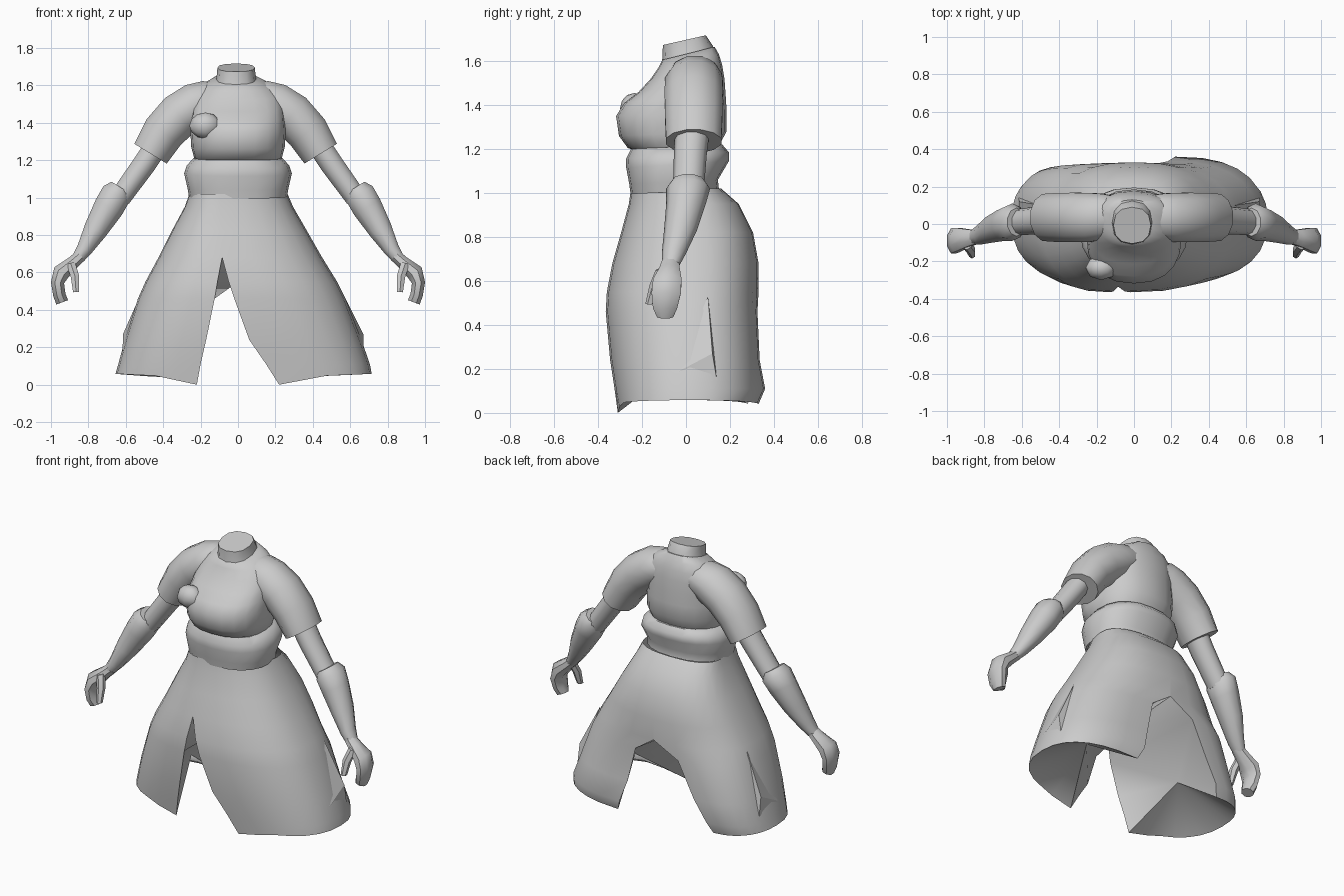
import bpy, bmesh, math
from mathutils import Vector

if "Cube" in bpy.data.objects:
    bpy.data.objects.remove(bpy.data.objects["Cube"])

MAT = bpy.data.materials.new("plain grey")
MAT.diffuse_color = (0.6, 0.6, 0.6, 1)
MAT.use_nodes = True
MAT.node_tree.nodes["Principled BSDF"].inputs["Base Color"].default_value = MAT.diffuse_color


def finish(name, bm, angle=50, recalc=True):
    if recalc:
        bmesh.ops.recalc_face_normals(bm, faces=bm.faces)
    me = bpy.data.meshes.new(name)
    bm.to_mesh(me)
    bm.free()
    ob = bpy.data.objects.new(name, me)
    bpy.context.collection.objects.link(ob)
    me.materials.append(MAT)
    bpy.context.view_layer.objects.active = ob
    ob.select_set(True)
    bpy.ops.object.shade_smooth_by_angle(angle=math.radians(angle))
    ob.select_set(False)
    return ob


def loft(name, rings, angle=50):
    bm = bmesh.new()
    rows = [[bm.verts.new(p) for p in r] for r in rings]
    n = len(rows[0])
    for a, b in zip(rows, rows[1:]):
        for i in range(n):
            j = (i + 1) % n
            bm.faces.new((a[i], a[j], b[j], b[i]))
    bm.faces.new(rows[0])
    bm.faces.new(rows[-1])
    return finish(name, bm, angle)


def spow(v, e):
    return math.copysign(abs(v) ** e, v)


def body(name, levels, n=20, e=0.85):
    """Stacked ovals: z, centre x, half width, front y, back y, back lift."""
    rings = []
    for z, cx, w, yf, yb, lift in levels:
        cy, d = (yf + yb) / 2, (yb - yf) / 2
        ring = []
        for i in range(n):
            t = 2 * math.pi * i / n
            s = spow(math.sin(t), e)
            ring.append((cx + w * spow(math.cos(t), e), cy + d * s, z + lift * s))
        rings.append(ring)
    return loft(name, rings)


def limb(name, pts, n=10, angle=50, shift=0):
    """Tube pair: x, y, z, half width across, half depth in y."""
    for side in (1, -1):
        P = [Vector(p[:3]) for p in pts]
        rings = []
        for k, p in enumerate(pts):
            t = P[min(k + 1, len(P) - 1)] - P[max(k - 1, 0)]
            u = Vector((t.z, 0, -t.x)).normalized()
            ring = []
            for i in range(n):
                a = 2 * math.pi * (i + 0.5) / n
                q = P[k] + u * p[3] * math.cos(a) + Vector((0, p[4] * math.sin(a), 0))
                ring.append((q.x * side + shift, q.y, q.z))
            rings.append(ring)
        loft(("right_" if side > 0 else "left_") + name, rings, angle)


# Skirt: two half shells, open between the legs
# z, front inner x, back inner x, outer x, front y, back y
RIGHT = [(1.02, -.095, 0, .265, -.25, .16), (.95, -.095, 0, .295, -.26, .24),
         (.82, -.09, 0, .37, -.295, .305), (.68, -.085, 0, .45, -.335, .33),
         (.55, -.05, 0, .53, -.36, .33), (.46, -.02, .13, .575, -.365, .325),
         (.24, .06, .18, .66, -.345, .335), (.11, .15, .22, .705, -.325, .36),
         (.04, .22, .25, .715, -.31, .33)]
LEFT = [(1.02, -.095, 0, -.26, -.25, .16), (.95, -.095, 0, -.285, -.26, .24),
        (.82, -.09, 0, -.355, -.295, .305), (.68, -.085, 0, -.425, -.335, .33),
        (.55, -.11, 0, -.495, -.36, .33), (.46, -.125, -.17, -.535, -.365, .325),
        (.24, -.17, -.28, -.605, -.345, .32), (.11, -.20, -.36, -.64, -.325, .31),
        (.04, -.22, -.39, -.655, -.31, .28)]
N = 14
WALL_LOW = 5


def skirt_row(z, fi, bi, ox, yf, yb):
    row, ym = [], 0.02
    for i in range(N + 1):
        t = math.pi * i / N
        c = -math.cos(t)
        inner, y = (fi, yf) if c < 0 else (bi, yb)
        if i == N // 2:
            inner = (fi + bi) / 2
        x = inner + (ox - inner) * math.sin(t) ** 0.8
        dz = 0
        if z < .1:
            dz = -.04 if i == 0 else (-.012 if i == 1 else .018 * math.sin(t))
        row.append((x, ym + (y - ym) * abs(c) ** 0.85, z + dz))
    return row


bm = bmesh.new()
for levels in (RIGHT, LEFT):
    s = 1 if levels is RIGHT else -1
    rows = [[bm.verts.new(p) for p in skirt_row(*l)] for l in levels]
    for k in range(len(rows) - 1):
        a, b = rows[k], rows[k + 1]
        for i in range(N):
            bm.faces.new((a[i], a[i + 1], b[i + 1], b[i])[::-s])
        if .5 < levels[k][0] < .7:
            bm.faces.new((a[N], a[0], b[0], b[N])[::-s])
    # recessed inner side and underside of the leg, meeting at one deep point
    low = rows[WALL_LOW:]
    edge = [r[0] for r in low] + low[-1][1:] + [r[N] for r in low[-2::-1]]
    mid = bm.verts.new((.36 if s > 0 else -.33, 0, .24))
    for i in range(len(edge)):
        bm.faces.new((edge[i], edge[(i + 1) % len(edge)], mid)[::-s])
bmesh.ops.remove_doubles(bm, verts=bm.verts, dist=.0005)
finish("skirt", bm, 50, False)

# Side pleats: shallow folded triangles on the legs
for side, xs in ((1, (.54, .672, .672)), (-1, (-.50, -.617, -.617))):
    bm = bmesh.new()
    top, front, back, crest = [bm.verts.new(p) for p in (
        (xs[0], .10, .53), (xs[1], -.05, .18), (xs[2], .14, .15), (xs[1] - .002 * side, .12, .27))]
    for f in ((top, front, crest), (front, back, crest), (back, top, crest), (top, back, front)):
        bm.faces.new(f)
    finish("side_pleat", bm, 10)

# Waistband
body("waistband", [(1.005, 0, .262, -.252, .15, .01), (1.05, 0, .27, -.258, .145, .01),
                   (1.13, 0, .288, -.272, .195, .015), (1.17, 0, .275, -.273, .195, .015),
                   (1.21, 0, .24, -.25, .165, .01)])

# Shirt body and chest
body("shirt", [(1.19, 0, .22, -.22, .14, 0), (1.215, 0, .235, -.265, .155, .01),
               (1.27, 0, .25, -.305, .185, .01), (1.36, 0, .255, -.318, .185, .01),
               (1.43, 0, .25, -.28, .18, .02), (1.49, 0, .245, -.215, .175, .03),
               (1.55, 0, .23, -.16, .165, .03), (1.60, -.005, .185, -.125, .15, .03),
               (1.635, -.01, .12, -.108, .13, .03)])
# Neck
body("neck", [(1.58, -.01, .125, -.115, .13, .03), (1.64, -.01, .105, -.108, .122, .03),
              (1.695, -.01, .1, -.105, .09, .022)], 12)

# Gathered fold on the chest
bm = bmesh.new()
bmesh.ops.create_uvsphere(bm, u_segments=8, v_segments=6, radius=1)
for v in bm.verts:
    v.co = (-.175 + .085 * v.co.x, -.235 + .065 * v.co.y, 1.385 + .07 * v.co.z)
finish("chest_fold", bm)

# Sleeves, arms, cuffs and hands
limb("sleeve", [(.06, .045, 1.53, .075, .10), (.15, .04, 1.52, .11, .125),
                (.21, .035, 1.495, .125, .135), (.30, .035, 1.44, .125, .137),
                (.385, .035, 1.35, .118, .135), (.455, .035, 1.235, .105, .13)], 12, shift=-.013)
limb("upper_arm", [(.42, .03, 1.30, .065, .08), (.50, .02, 1.18, .065, .075),
                   (.63, .01, 1.00, .06, .07)])
limb("forearm_cuff", [(.628, .01, 1.055, .06, .075), (.65, .01, 1.02, .085, .10),
                      (.69, 0, .95, .085, .09), (.76, -.025, .83, .068, .075),
                      (.82, -.055, .725, .045, .055), (.86, -.07, .67, .033, .04)])
limb("hand", [(.84, -.07, .69, .035, .04), (.885, -.075, .65, .038, .05),
              (.945, -.085, .60, .05, .07), (.965, -.09, .545, .038, .072),
              (.955, -.095, .48, .036, .06), (.94, -.095, .44, .036, .04)], 8)
limb("thumb", [(.895, -.11, .65, .028, .028), (.872, -.14, .58, .026, .026),
               (.866, -.165, .495, .018, .02)], 6)
